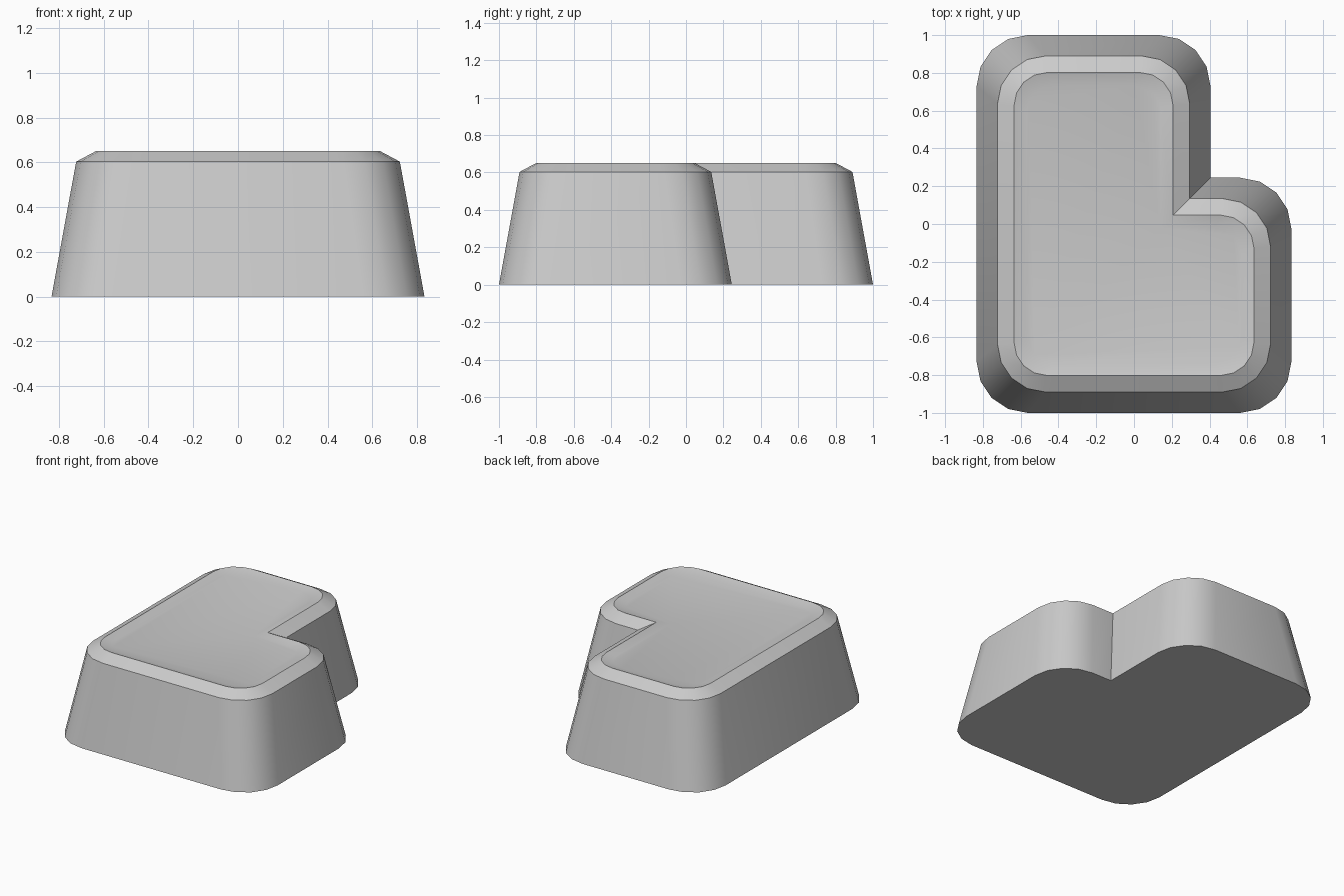
import bpy, bmesh
from math import cos, sin, pi

if "Cube" in bpy.data.objects:
    bpy.data.objects.remove(bpy.data.objects["Cube"])

SEGMENTS = 4


def l_outline(inset, radius):
    """L-shaped outline with five rounded corners and one sharp inner corner."""
    x, y = 0.833 - inset, 1.0 - inset
    nx, ny = 0.405 - inset, 0.245 - inset
    # corner position and start angle of its arc (None = sharp notch)
    corners = [(x, -y, -pi / 2), (x, ny, 0), (nx, ny, None),
               (nx, y, 0), (-x, y, pi / 2), (-x, -y, pi)]
    points = []
    for cx, cy, start in corners:
        if start is None:
            points.append((cx, cy))
            continue
        mid = start + pi / 4
        ox = cx - radius * (1 if cos(mid) > 0 else -1)
        oy = cy - radius * (1 if sin(mid) > 0 else -1)
        for i in range(SEGMENTS + 1):
            a = start + pi / 2 * i / SEGMENTS
            points.append((ox + radius * cos(a), oy + radius * sin(a)))
    return points


# Base, top of the tapered wall, rim edge, floor of the shallow dish
levels = [(0.0, 0.27, 0.0), (0.11, 0.255, 0.603),
          (0.198, 0.175, 0.65), (0.265, 0.14, 0.632)]

bm = bmesh.new()
rings = [[bm.verts.new((px, py, z)) for px, py in l_outline(inset, r)]
         for inset, r, z in levels]
for low, high in zip(rings, rings[1:]):
    n = len(low)
    for i in range(n):
        j = (i + 1) % n
        bm.faces.new((low[i], low[j], high[j], high[i]))
bm.faces.new(rings[-1])
bm.faces.new(list(reversed(rings[0])))
bmesh.ops.recalc_face_normals(bm, faces=bm.faces)

mesh = bpy.data.meshes.new("l_shaped_key")
bm.to_mesh(mesh)
bm.free()
key = bpy.data.objects.new("l_shaped_key", mesh)
bpy.context.collection.objects.link(key)

# Smooth rounded corners, sharp rim and notch
bpy.context.view_layer.objects.active = key
key.select_set(True)
bpy.ops.object.shade_smooth_by_angle(angle=28 * pi / 180)
